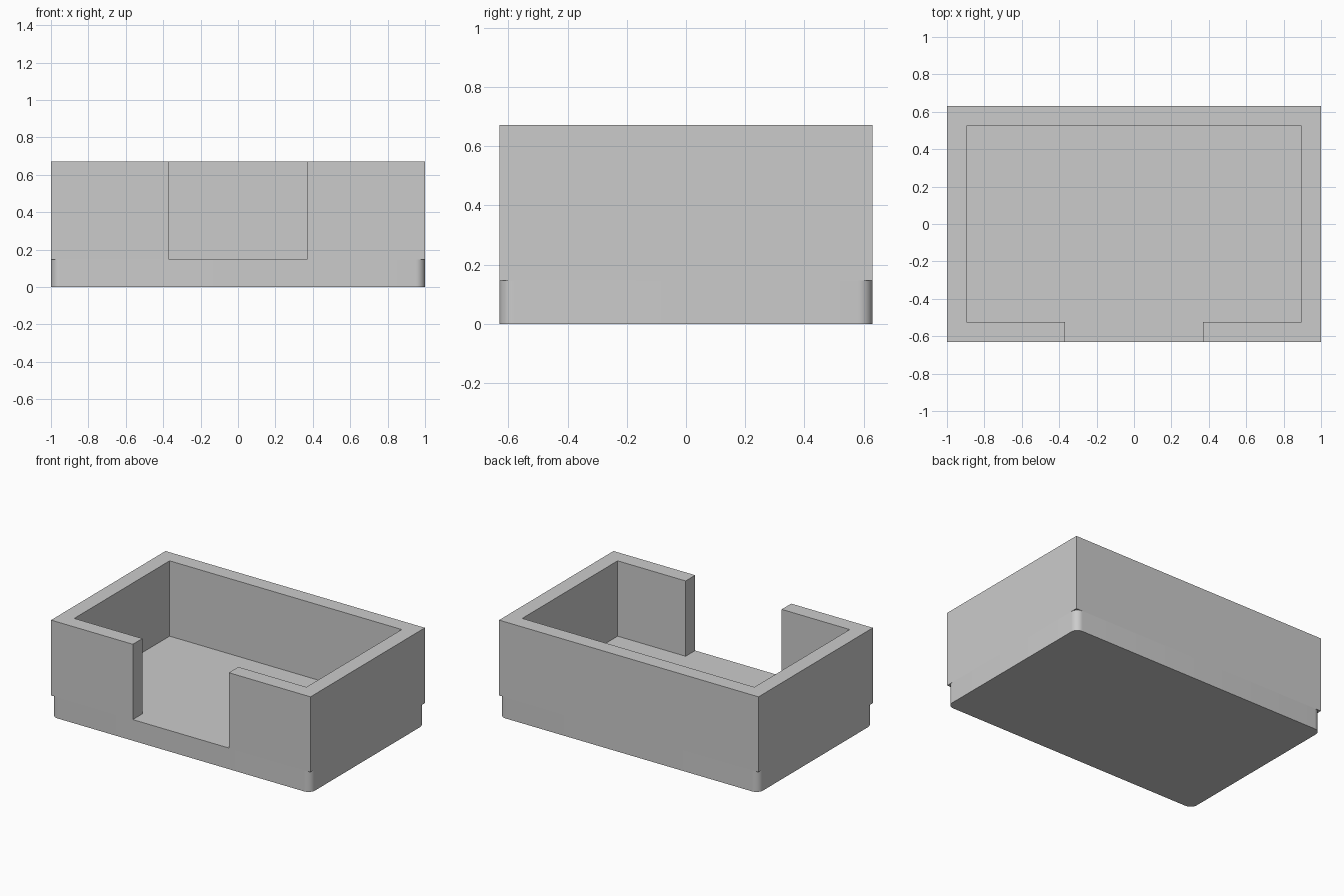
import bpy
import bmesh
from math import cos, sin, pi

cube = bpy.data.objects.get("Cube")
if cube:
    bpy.data.objects.remove(cube, do_unlink=True)

W, D, H = 1.0, 0.63, 0.672        # half width, half depth, height
WALL, FLOOR, NOTCH = 0.105, 0.147, 0.37
R, SEG = 0.05, 10                 # base corner rounding

grey = bpy.data.materials.new("light grey")
grey.use_nodes = True
color = (0.6, 0.6, 0.6, 1)
grey.diffuse_color = color
grey.node_tree.nodes["Principled BSDF"].inputs["Base Color"].default_value = color


def cap(bm, outline, z, up=True):
    """Flat face on an outline that runs anticlockwise."""
    verts = [bm.verts.new((x, y, z)) for x, y in outline]
    bm.faces.new(verts if up else verts[::-1])


def sides(bm, outline, z0, z1):
    """Upright faces around an outline that runs anticlockwise."""
    low = [bm.verts.new((x, y, z0)) for x, y in outline]
    high = [bm.verts.new((x, y, z1)) for x, y in outline]
    for i in range(len(low)):
        j = (i + 1) % len(low)
        bm.faces.new((low[i], low[j], high[j], high[i]))


def corner(sx, sy, start):
    """Quarter arc of the rounded base corner."""
    return [(sx * (W - R) + R * cos(start + pi / 2 * i / SEG),
             sy * (D - R) + R * sin(start + pi / 2 * i / SEG))
            for i in range(SEG + 1)]


corners = [(1, 1, 0), (-1, 1, pi / 2), (-1, -1, pi), (1, -1, 3 * pi / 2)]
arcs = [corner(*c) for c in corners]
base = [p for arc in arcs for p in arc]

ix, iy = W - WALL, D - WALL
# C-shaped wall outline, open at the front, and the floor it leaves free
inner = [(NOTCH, -D), (NOTCH, -iy), (ix, -iy), (ix, iy),
         (-ix, iy), (-ix, -iy), (-NOTCH, -iy), (-NOTCH, -D)]
wall = [(NOTCH, -D), (W, -D), (W, D), (-W, D), (-W, -D)] + inner[::-1][:-1]

bm = bmesh.new()
# Base with rounded corners
cap(bm, base, 0, up=False)
sides(bm, base, 0, FLOOR)
# Inside floor and front sill
cap(bm, inner, FLOOR)
# Square walls and their undersides over the rounded corners
sides(bm, wall, FLOOR, H)
cap(bm, wall, H)
for (sx, sy, _), arc in zip(corners, arcs):
    cap(bm, [(sx * W, sy * D)] + arc[::-1], FLOOR, up=True)
    bm.faces.ensure_lookup_table()
    bm.faces[-1].normal_update()
    if bm.faces[-1].normal.z > 0:
        bm.faces[-1].normal_flip()
bmesh.ops.remove_doubles(bm, verts=bm.verts, dist=0.0005)

mesh = bpy.data.meshes.new("open_tray")
bm.to_mesh(mesh)
bm.free()
mesh.materials.append(grey)
tray = bpy.data.objects.new("open_tray", mesh)
bpy.context.collection.objects.link(tray)

bpy.ops.object.select_all(action='DESELECT')
tray.select_set(True)
bpy.context.view_layer.objects.active = tray
bpy.ops.object.shade_smooth_by_angle(angle=pi / 6)
